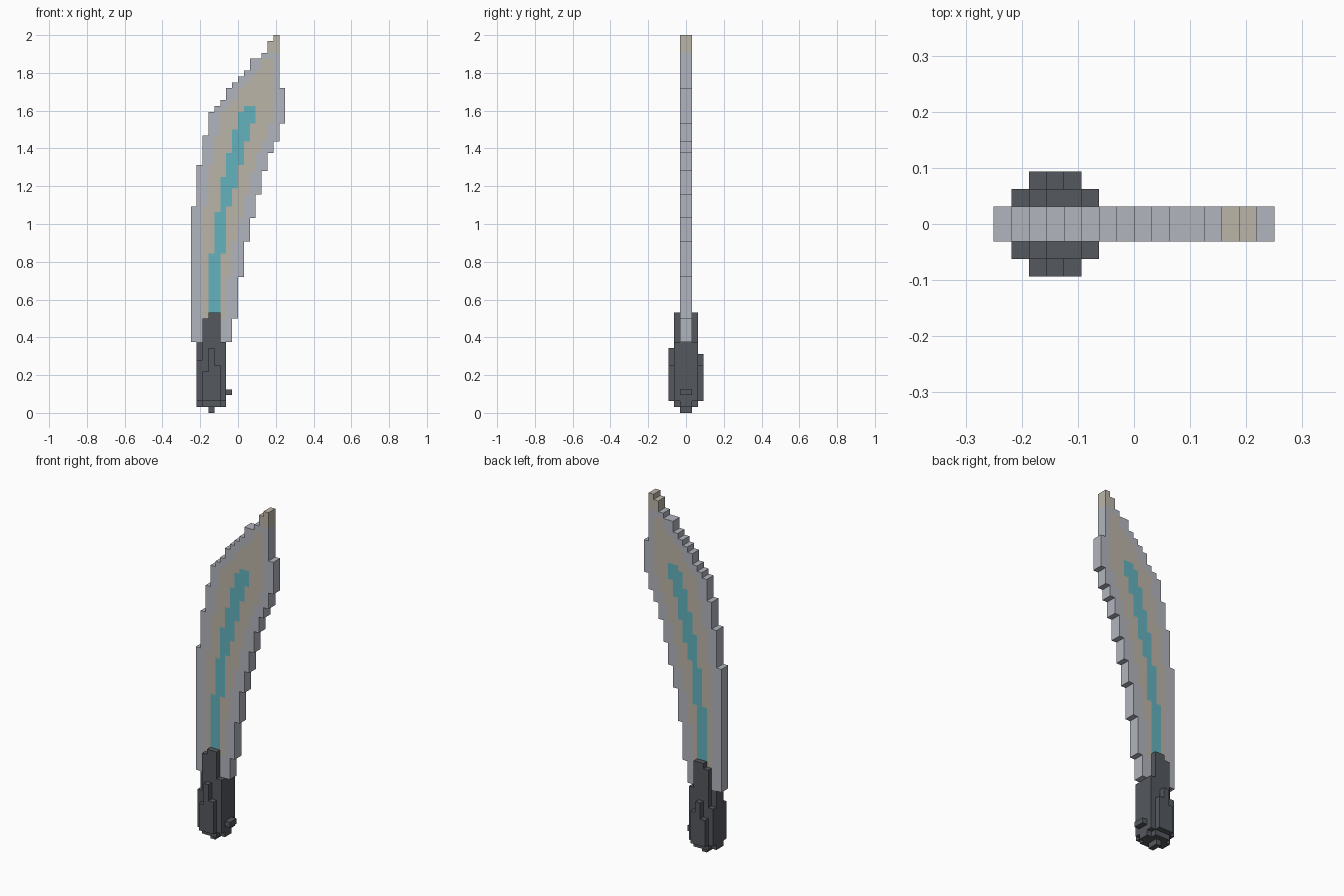
import bpy, bmesh
from mathutils import Vector

cube = bpy.data.objects.get("Cube")
if cube:
    bpy.data.objects.remove(cube, do_unlink=True)

U = 1 / 32  # one block


def material(name, rgb):
    m = bpy.data.materials.new(name)
    m.use_nodes = True
    m.diffuse_color = (*rgb, 1)
    m.node_tree.nodes["Principled BSDF"].inputs["Base Color"].default_value = (*rgb, 1)
    return m


steel = material("pale steel", (0.445, 0.462, 0.515))
tan = material("warm tan", (0.50, 0.46, 0.39))
teal = material("teal glow", (0.127, 0.445, 0.515))
dark = material("dark grip", (0.089, 0.098, 0.112))


def block_part(name, cells, mats):
    """Skin a set of unit blocks {(x, y, z): material index} and merge flat faces."""
    bm = bmesh.new()
    for cell, mat in cells.items():
        for axis in range(3):
            for side in (0, 1):
                near = list(cell)
                near[axis] += 2 * side - 1
                if tuple(near) in cells:
                    continue
                a, b = (axis + 1) % 3, (axis + 2) % 3
                corners = []
                for da, db in ((0, 0), (1, 0), (1, 1), (0, 1)):
                    p = Vector(cell)
                    p[axis] += side
                    p[a] += da
                    p[b] += db
                    corners.append(bm.verts.new((p - Vector((8, 0, 0))) * U))
                face = bm.faces.new(corners if side else corners[::-1])
                face.material_index = mat
    bmesh.ops.remove_doubles(bm, verts=bm.verts, dist=U / 100)
    bmesh.ops.dissolve_limit(bm, angle_limit=0.01, verts=bm.verts,
                             edges=bm.edges, delimit={'MATERIAL'})
    me = bpy.data.meshes.new(name)
    bm.to_mesh(me)
    bm.free()
    for m in mats:
        me.materials.append(m)
    ob = bpy.data.objects.new(name, me)
    bpy.context.collection.objects.link(ob)
    return ob


# Blade: stepped bottom and top of each column
bottoms = [12] * 7 + [16, 23, 29, 33, 37, 41, 44, 46, 49]
tops = [35, 42, 47, 51, 52, 53, 55, 56, 57, 58, 60, 60, 61, 63, 64, 55]
# Glowing core: heights where its left and right edges step one column over
core_left = [27, 34, 40, 44, 48, 51]
core_right = [27, 35, 38, 42, 46, 49]


def blade_colour(x, z, row):
    left = 3 + sum(z >= s for s in core_left)
    right = 4 + sum(z >= s for s in core_right)
    if 17 <= z < 52 and left <= x <= right:
        return 2
    if z >= 61 or (row[0] + 2 <= x <= min(row[-1] - 1, 13) and z >= 55):
        return 1
    return 1 if row[0] + 2 <= x <= row[-1] - 2 else 0


blade = {}
for z in range(12, 64):
    row = [x for x in range(16) if bottoms[x] <= z < tops[x]]
    for x in row:
        for y in (-1, 0):
            blade[x, y, z] = blade_colour(x, z, row)
block_part("blade", blade, [steel, tan, teal])

# Grip: union of stepped blocks
grip = {}


def add(x0, x1, y0, y1, z0, z1):
    for x in range(x0, x1):
        for y in range(y0, y1):
            for z in range(z0, z1):
                grip[x, y, z] = 0


add(1, 6, -1, 1, 1, 12)                      # core
add(3, 4, -1, 1, 0, 1)                       # pommel nub
add(6, 7, -1, 1, 3, 4)                       # side stud
for y, ridge_top in ((-2, 11), (1, 10)):     # front and back shells
    add(1, 2, y, y + 1, 2, 9)
    add(2, 3, y, y + 1, 1, 16)
    add(3, 5, y, y + 1, 1, 17)
    add(5, 6, y, y + 1, 2, 12)
    out = y - 1 if y < 0 else y + 1          # raised outer ridge
    add(2, 3, out, out + 1, 2, 7)
    add(3, 4, out, out + 1, 2, ridge_top)
    add(4, 5, out, out + 1, 2, 8)
block_part("grip", grip, [dark])
